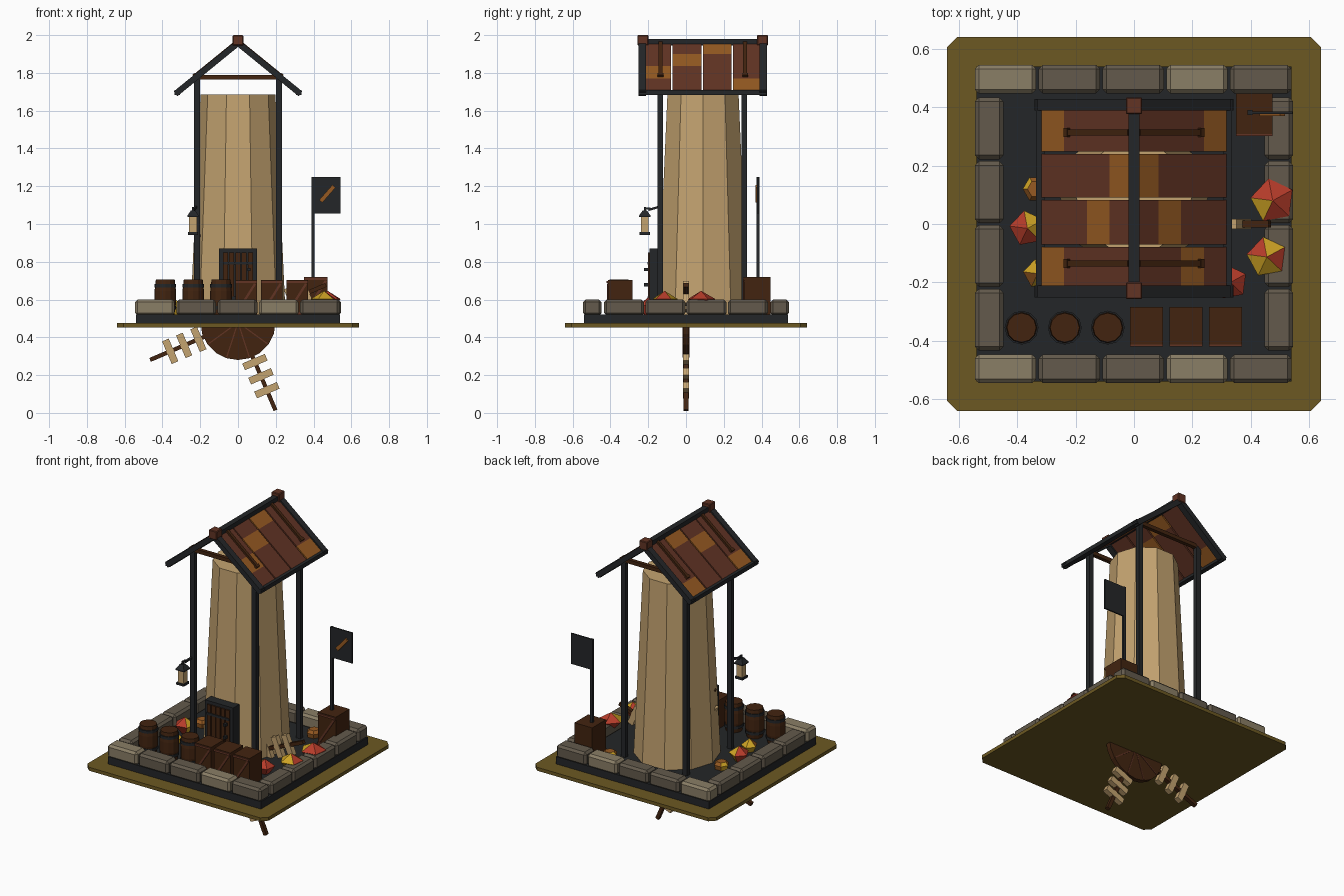
import bpy, bmesh, math
from mathutils import Vector, Matrix

if "Cube" in bpy.data.objects:
    bpy.data.objects.remove(bpy.data.objects["Cube"])


def lin(c):
    c /= 255
    return c / 12.92 if c <= 0.04045 else ((c + 0.055) / 1.055) ** 2.4


def mat(name, r, g, b):
    m = bpy.data.materials.new(name)
    m.diffuse_color = (lin(r), lin(g), lin(b), 1)
    m.use_nodes = True
    m.node_tree.nodes["Principled BSDF"].inputs["Base Color"].default_value = m.diffuse_color
    return m


OLIVE = mat("olive ground", 108, 88, 34)
TAN = mat("tan plaster", 196, 163, 112)
STONE_L = mat("light stone", 138, 126, 102)
STONE_D = mat("grey stone", 99, 90, 76)
BLACK = mat("charcoal iron", 36, 38, 40)
WOOD = mat("dark wood", 66, 36, 16)
BROWN = mat("red brown wood", 98, 52, 36)
AMBER = mat("amber wood", 150, 90, 34)
RED = mat("red", 182, 60, 42)
YELLOW = mat("yellow", 205, 162, 36)


def finish(name, bm, mats, bevel=0):
    bmesh.ops.recalc_face_normals(bm, faces=bm.faces)
    me = bpy.data.meshes.new(name)
    bm.to_mesh(me)
    bm.free()
    for m in mats:
        me.materials.append(m)
    ob = bpy.data.objects.new(name, me)
    bpy.context.collection.objects.link(ob)
    if bevel:
        b = ob.modifiers.new("bevel", 'BEVEL')
        b.width, b.segments = bevel, 1
    return ob


def box(name, x0, x1, y0, y1, z0, z1, m, bevel=0):
    bm = bmesh.new()
    M = Matrix.Translation(((x0 + x1) / 2, (y0 + y1) / 2, (z0 + z1) / 2)) @ \
        Matrix.Diagonal((x1 - x0, y1 - y0, z1 - z0, 1))
    bmesh.ops.create_cube(bm, size=1, matrix=M)
    return finish(name, bm, [m], bevel)


def bar(name, p, q, side_w, thick, m):
    """Box from p to q; side_w runs along y (or x for bars along y)."""
    p, q = Vector(p), Vector(q)
    d = (q - p).normalized()
    s = Vector((0, 1, 0)) if abs(d.y) < 0.7 else Vector((1, 0, 0))
    t = d.cross(s).normalized()
    s = t.cross(d)
    M = Matrix((s, t, d)).transposed().to_4x4()
    M.translation = (p + q) / 2
    bm = bmesh.new()
    bmesh.ops.create_cube(bm, size=1, matrix=M @ Matrix.Diagonal((side_w, thick, (q - p).length, 1)))
    return finish(name, bm, [m])


def lathe(name, x, y, profile, n, mats, rule=None, turn=0):
    """Rings of (radius, z) with n flat sides, capped."""
    bm = bmesh.new()
    rings = [[bm.verts.new((x + r * math.cos(turn + math.tau * i / n),
                            y + r * math.sin(turn + math.tau * i / n), z))
              for i in range(n)] for r, z in profile]
    for k in range(len(rings) - 1):
        for i in range(n):
            j = (i + 1) % n
            f = bm.faces.new((rings[k][i], rings[k][j], rings[k + 1][j], rings[k + 1][i]))
            f.material_index = rule(i, k) if rule else 0
    bm.faces.new(rings[0])
    bm.faces.new(rings[-1])
    return finish(name, bm, mats)


# ground plate with cut corners, dark floor
c, e = 0.64, 0.605
bm = bmesh.new()
pts = [(c, -e), (c, e), (e, c), (-e, c), (-c, e), (-c, -e), (-e, -c), (e, -c)]
f = bm.faces.new([bm.verts.new((x, y, 0.453)) for x, y in pts])
top = bmesh.ops.extrude_face_region(bm, geom=[f])
bmesh.ops.translate(bm, vec=(0, 0, 0.022), verts=[v for v in top['geom'] if isinstance(v, bmesh.types.BMVert)])
finish("ground_plate", bm, [OLIVE])
box("dark_floor", -0.54, 0.54, -0.54, 0.54, 0.475, 0.522, BLACK)

# stone border
for s in (-1, 1):
    for i in range(5):
        x = -0.545 + i * 0.2185
        y0, y1 = sorted((s * 0.447, s * 0.545))
        box("border_stone", x, x + 0.21, y0, y1, 0.515, 0.6, STONE_L if i in (0, 3) else STONE_D, 0.014)
    for i in range(4):
        y = -0.434 + i * 0.2185
        x0, x1 = sorted((s * 0.447, s * 0.545))
        box("border_side_stone", x0, x1, y, y + 0.212, 0.515, 0.6, STONE_D, 0.014)

# ten sided tower
lathe("tower", 0, 0.09, [(0.252, 0.52), (0.198, 1.685)], 10, [TAN])

# posts and cross beams
for y in (-0.137, 0.309):
    for s in (-1, 1):
        box("post", s * 0.218 - 0.016, s * 0.218 + 0.016, y - 0.014, y + 0.014, 0.52, 1.775, BLACK)
    box("cross_beam", -0.205, 0.205, y - 0.012, y + 0.012, 1.766, 1.79, WOOD)

# roof: frame, plank rows with amber pieces, strips on top
APEX, EAVE = Vector((0, 0, 1.958)), Vector((0.321, 0, 1.697))


def slope(s, t, y, lift=0):
    p = APEX.lerp(EAVE, t)
    n = Vector((0.63, 0, 0.777)) * lift
    return (s * (p.x + n.x), y, p.z + n.z)


rows = [(-0.212, -0.079), (-0.071, 0.082), (0.090, 0.240), (0.249, 0.390)]
amber = {1: (2, 1, 0, 3), -1: (3, 1, 0, 3)}
for s in (-1, 1):
    for y in (-0.231, 0.408):
        bar("gable_beam", slope(s, 0, y), slope(s, 1.03, y), 0.04, 0.032, BLACK)
    bar("eave_beam", slope(s, 1, -0.25), slope(s, 1, 0.427), 0.03, 0.026, BLACK)
    for r, (y0, y1) in enumerate(rows):
        for k in range(4):
            m = AMBER if amber[s][r] == k else BROWN
            bar("roof_plank", slope(s, k * 0.245, (y0 + y1) / 2), slope(s, k * 0.245 + 0.245, (y0 + y1) / 2),
                y1 - y0, 0.014, m)
    for y in (-0.135, 0.313):
        bar("roof_strip", slope(s, 0.03, y, 0.012), slope(s, 0.69, y, 0.012), 0.02, 0.014, WOOD)
        bar("roof_strip_end", slope(s, 0.67, y, 0.013), slope(s, 0.71, y, 0.013), 0.03, 0.018, WOOD)
box("ridge_beam", -0.018, 0.018, -0.22, 0.4, 1.945, 1.98, BLACK)
for y in (-0.228, 0.405):
    box("ridge_cap", -0.028, 0.028, y - 0.029, y + 0.029, 1.945, 2.0, BROWN, 0.004)

# door with planks and knobs
box("door_frame", -0.1, 0.1, -0.192, -0.13, 0.52, 0.87, BLACK)
for i in range(5):
    x = -0.08 + i * 0.033
    box("door_plank", x, x + 0.027, -0.2, -0.19, 0.53, 0.85, WOOD)
for z in (0.6, 0.785):
    box("door_band", -0.08, 0.08, -0.205, -0.198, z, z + 0.015, BLACK)
for z in (0.67, 0.75):
    box("door_knob", 0.05, 0.065, -0.222, -0.198, z, z + 0.018, BLACK)

# lantern hung from front left post
LX, LY = -0.238, -0.218
bar("lantern_arm", (-0.22, -0.137, 1.092), (LX, LY + 0.02, 1.075), 0.012, 0.012, BLACK)
bar("lantern_hook", (LX, LY, 1.05), (LX, LY, 1.09), 0.01, 0.01, BLACK)
bar("lantern_hook_top", (LX, LY - 0.004, 1.083), (LX, LY + 0.03, 1.083), 0.01, 0.01, BLACK)
q = math.pi / 4
lathe("lantern_glass", LX, LY, [(0.029, 0.955), (0.029, 1.045)], 4, [TAN], turn=q)
lathe("lantern_base", LX, LY, [(0.038, 0.943), (0.038, 0.957)], 4, [BLACK], turn=q)
lathe("lantern_roof", LX, LY, [(0.042, 1.036), (0.042, 1.045), (0.016, 1.072)], 4, [BLACK], turn=q)


# crates
def crate(x0, x1, y0, y1, top):
    box("crate", x0, x1, y0, y1, 0.52, top, WOOD)
    y = y0 - 0.003
    bar("crate_brace", (x0 + 0.01, y, 0.535), (x1 - 0.01, y, top - 0.02), 0.006, 0.012, BROWN)
    for z in (0.527, top - 0.01):
        bar("crate_rail", (x0, y, z), (x1, y, z), 0.008, 0.013, BROWN)


for x in (-0.014, 0.121, 0.256):
    crate(x, x + 0.114, -0.413, -0.284, 0.703)
crate(0.35, 0.475, 0.308, 0.447, 0.72)

# barrels
for x in (-0.385, -0.237, -0.09):
    lathe("barrel", x, -0.355, [(0.048, 0.52), (0.057, 0.58), (0.057, 0.645), (0.05, 0.706)], 12, [WOOD])
    for z in (0.548, 0.665):
        lathe("barrel_hoop", x, -0.355, [(0.058, z), (0.058, z + 0.018)], 12, [BLACK])

# flag on pole
box("flag_pole", 0.388, 0.405, 0.373, 0.39, 0.71, 1.25, BLACK)
box("flag", 0.4, 0.543, 0.377, 0.386, 1.055, 1.25, BLACK)
bar("flag_emblem", (0.438, 0.373, 1.12), (0.508, 0.373, 1.2), 0.008, 0.022, AMBER)

# wheel passing through the ground, with four plank sails
C = Vector((0, 0, 0.479))
wheel = lathe("wheel", 0, 0, [(0.199, -0.016), (0.199, 0.016)], 20, [WOOD])
wheel.matrix_world = Matrix.Translation(C) @ Matrix.Rotation(math.pi / 2, 4, 'X')
for i in range(20):
    a = math.tau * i / 20
    if i % 2 == 0:
        bar("wheel_spoke", C, C + Vector((math.cos(a), 0, math.sin(a))) * 0.194, 0.037, 0.006, BROWN)
for k in range(4):
    a = math.radians(23.1 + 90 * k)
    d, t = Vector((math.cos(a), 0, math.sin(a))), Vector((-math.sin(a), 0, math.cos(a)))
    bar("sail_arm", C + d * 0.15, C + d * 0.506, 0.024, 0.022, WOOD)
    for r in (0.228, 0.31, 0.39):
        bar("sail_plank", C + d * r - t * 0.065, C + d * r + t * 0.065, 0.034, 0.038, TAN)

# faceted pointed caps lying about
for x, y, r, z, order in [(0.475, 0.08, 0.077, 0.645, (0, 0, 1, 0, 0)),
                          (0.455, -0.113, 0.07, 0.645, (1, 0, 1, 1, 0)),
                          (0.33, -0.2, 0.06, 0.61, (0, 0, 2, 0, 0)),
                          (-0.365, -0.015, 0.062, 0.62, (1, 0, 0, 0, 1)),
                          (-0.33, -0.17, 0.05, 0.6, (1, 1, 2, 1, 1))]:
    lathe("pointed_cap", x, y, [(0.02, z - 0.1), (r, z - 0.042), (0.002, z)], 5,
          [RED, YELLOW, AMBER], lambda i, k, o=order: o[i], turn=0.5)
for x, y in [(0.275, 0.375), (-0.335, 0.12)]:
    lathe("faceted_stump", x, y, [(0.04, 0.52), (0.046, 0.55), (0.03, 0.568)], 6,
          [AMBER, YELLOW], lambda i, k: 1 if i == 2 else 0)
